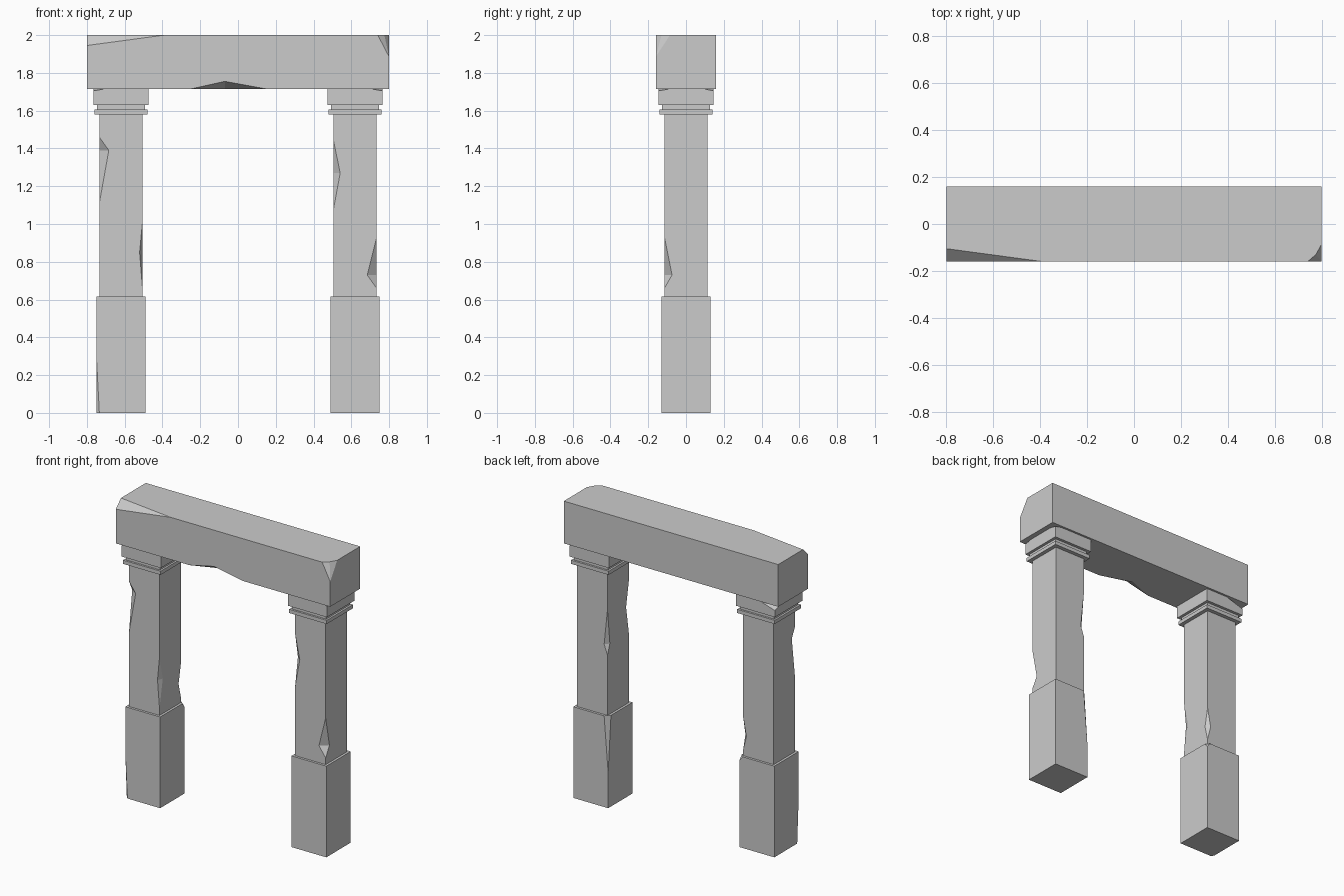
import bpy, bmesh
from mathutils import Vector

cube = bpy.data.objects.get("Cube")
if cube:
    bpy.data.objects.remove(cube)

stone = bpy.data.materials.new("grey stone")
stone.use_nodes = True
grey = (0.6, 0.6, 0.6, 1)
stone.diffuse_color = grey
stone.node_tree.nodes["Principled BSDF"].inputs["Base Color"].default_value = grey


def add_object(name, bm):
    mesh = bpy.data.meshes.new(name)
    bm.to_mesh(mesh)
    bm.free()
    mesh.materials.append(stone)
    obj = bpy.data.objects.new(name, mesh)
    bpy.context.collection.objects.link(obj)
    return obj


def block(name, x, half_x, half_y, z0, z1):
    bm = bmesh.new()
    bmesh.ops.create_cube(bm, size=2)
    bmesh.ops.scale(bm, vec=(half_x, half_y, (z1 - z0) / 2), verts=bm.verts)
    bmesh.ops.translate(bm, vec=(x, 0, (z0 + z1) / 2), verts=bm.verts)
    return add_object(name, bm)


def slice_corner(obj, p, q, r):
    """Break a corner off along the plane through three points."""
    p, q, r = Vector(p), Vector(q), Vector(r)
    bm = bmesh.new()
    bm.from_mesh(obj.data)
    middle = sum((v.co for v in bm.verts), Vector()) / len(bm.verts)
    normal = (q - p).cross(r - p).normalized()
    if normal.dot(middle - p) > 0:
        normal.negate()
    geom = bm.verts[:] + bm.edges[:] + bm.faces[:]
    cut = bmesh.ops.bisect_plane(bm, geom=geom, plane_co=p, plane_no=normal,
                                 clear_outer=True, dist=1e-5)
    rim = [e for e in cut["geom_cut"] if isinstance(e, bmesh.types.BMEdge)]
    bmesh.ops.edgeloop_fill(bm, edges=rim)
    bmesh.ops.recalc_face_normals(bm, faces=bm.faces)
    bm.to_mesh(obj.data)
    bm.free()


def notch(obj, end0, end1, a, b):
    """Chip a wedge out of an edge; a and b are its deepest points on the two faces."""
    end0, end1, a, b = map(Vector, (end0, end1, a, b))
    mid = (a + b) / 2
    points = [end0 + (end0 - mid) * 0.2, end1 + (end1 - mid) * 0.2,
              a + (a - b) * 0.5, b + (b - a) * 0.5]
    bm = bmesh.new()
    bmesh.ops.convex_hull(bm, input=[bm.verts.new(p) for p in points])
    bmesh.ops.recalc_face_normals(bm, faces=bm.faces)
    cutter = add_object("chip_cutter", bm)
    cutter.hide_render = True
    mod = obj.modifiers.new("chip", "BOOLEAN")
    mod.operation, mod.solver, mod.object = "DIFFERENCE", "EXACT", cutter
    graph = bpy.context.evaluated_depsgraph_get()
    mesh = bpy.data.meshes.new_from_object(obj.evaluated_get(graph))
    obj.modifiers.clear()
    obj.data = mesh
    bpy.data.objects.remove(cutter)


def shaft_notch(obj, cx, sx, sy, low, deep, high, dx, dy):
    x, y = cx + sx * SHAFT, sy * SHAFT
    notch(obj, (x, y, low), (x, y, high), (x - sx * dx, y, deep), (x, y - sy * dy, deep))


# Lintel with broken top corners and a chipped lower edge
bottom, top = 1.715, 2.0
lintel = block("lintel", 0, 0.8, 0.16, bottom, top)
slice_corner(lintel, (-0.8, -0.16, 1.945), (-0.39, -0.16, top), (-0.8, -0.105, top))
slice_corner(lintel, (0.74, -0.16, top), (0.8, -0.16, 1.885), (0.775, -0.13, top))
slice_corner(lintel, (0.8, -0.16, 1.885), (0.8, -0.085, top), (0.775, -0.13, top))
notch(lintel, (-0.25, -0.16, bottom), (0.15, -0.16, bottom),
      (-0.07, -0.16, 1.755), (-0.07, -0.09, bottom))

# Two matching columns, stacked from plinth to capital
SHAFT, PLINTH, CAP, COLUMN_X = 0.114, 0.13, 0.146, 0.62
layers = (("plinth", PLINTH, 0, 0.615), ("shaft", SHAFT, 0.615, 1.58),
          ("ring", 0.14, 1.58, 1.605), ("neck", 0.127, 1.605, 1.63),
          ("capital", CAP, 1.63, bottom))
parts = {}
for side, sign in (("right", -1), ("left", 1)):
    for part, half, z0, z1 in layers:
        name = f"{side}_{part}"
        parts[name] = block(name, sign * COLUMN_X, half, half, z0, z1)

# Chips along the shaft edges
right, left = parts["right_shaft"], parts["left_shaft"]
shaft_notch(right, -COLUMN_X, -1, -1, 1.11, 1.39, 1.46, 0.05, 0.035)
shaft_notch(right, -COLUMN_X, 1, -1, 0.66, 0.85, 1.01, 0.015, 0.035)
shaft_notch(right, -COLUMN_X, 1, 1, 0.65, 0.75, 0.88, 0.025, 0.025)
shaft_notch(left, COLUMN_X, -1, -1, 1.08, 1.27, 1.44, 0.035, 0.03)
shaft_notch(left, COLUMN_X, 1, -1, 0.66, 0.73, 0.93, 0.05, 0.04)
shaft_notch(left, COLUMN_X, -1, 1, 1.02, 1.09, 1.33, 0.025, 0.025)


def chip_block(obj, cx, half, sx, sy, z, dx, dy, dz):
    """Break off a box corner by three distances along its edges."""
    x, y = cx + sx * half, sy * half
    slice_corner(obj, (x - sx * dx, y, z), (x, y - sy * dy, z), (x, y, z + dz))


# Worn plinth and capital corners
chip_block(parts["right_plinth"], -COLUMN_X, PLINTH, -1, -1, 0, 0.016, 0.016, 0.31)
chip_block(parts["right_plinth"], -COLUMN_X, PLINTH, 1, 1, 0.615, 0.025, 0.025, -0.03)
chip_block(parts["left_plinth"], COLUMN_X, PLINTH, -1, 1, 0.615, 0.03, 0.03, -0.38)
chip_block(parts["right_capital"], -COLUMN_X, CAP, -1, 1, bottom, 0.13, 0.13, -0.04)
chip_block(parts["right_capital"], -COLUMN_X, CAP, -1, -1, bottom, 0.06, 0.06, -0.01)
chip_block(parts["left_capital"], COLUMN_X, CAP, 1, -1, bottom, 0.06, 0.06, -0.01)
chip_block(parts["left_capital"], COLUMN_X, CAP, 1, 1, bottom, 0.05, 0.05, -0.01)
